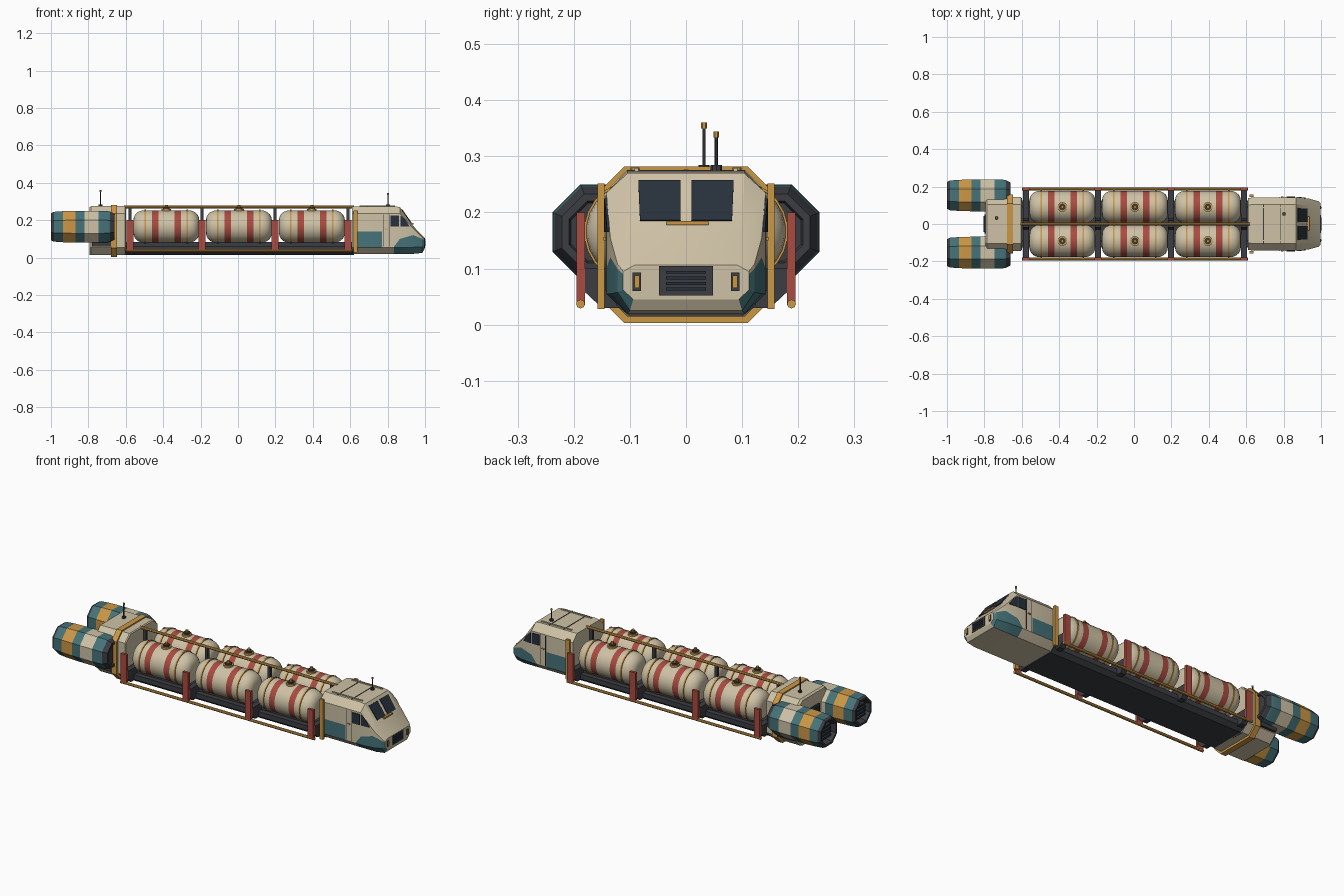
import bpy, bmesh, math
from mathutils import Vector, Matrix

if "Cube" in bpy.data.objects:
    bpy.data.objects.remove(bpy.data.objects["Cube"])

def mat(name, r, g, b):
    m = bpy.data.materials.new(name)
    m.diffuse_color = (r, g, b, 1)
    m.use_nodes = True
    m.node_tree.nodes["Principled BSDF"].inputs["Base Color"].default_value = m.diffuse_color
    return m

CREAM = mat("cream", .62, .54, .38)
TEAL = mat("teal", .06, .17, .19)
RED = mat("red", .40, .07, .05)
GOLD = mat("gold", .60, .31, .06)
DARK = mat("dark", .045, .047, .055)
GLASS = mat("glass", .02, .03, .045)

def finish(bm, name, mats):
    bmesh.ops.recalc_face_normals(bm, faces=bm.faces)
    me = bpy.data.meshes.new(name)
    bm.to_mesh(me)
    bm.free()
    for m in mats:
        me.materials.append(m)
    ob = bpy.data.objects.new(name, me)
    bpy.context.collection.objects.link(ob)
    return ob

def loft(name, rings, mats, pick=lambda i, j: 0, caps=(0, 0)):
    bm = bmesh.new()
    vs = [[bm.verts.new(p) for p in ring] for ring in rings]
    n = len(rings[0])
    for i in range(len(vs) - 1):
        for j in range(n):
            k = (j + 1) % n
            f = bm.faces.new((vs[i][j], vs[i][k], vs[i + 1][k], vs[i + 1][j]))
            f.material_index = pick(i, j)
    for ring, c in zip((vs[0], vs[-1]), caps):
        bm.faces.new(ring).material_index = c
    return finish(bm, name, mats)

def lathe(name, prof, n, y, z, mats, idx=None, caps=(0, 0), x0=0):
    rings = [[(x0 + x, y + r * math.cos((j + .5) * math.tau / n),
               z + r * math.sin((j + .5) * math.tau / n)) for j in range(n)] for x, r in prof]
    return loft(name, rings, mats, (lambda i, j: idx[i]) if idx else (lambda i, j: 0), caps)

def box(name, x, y, z, m):
    bm = bmesh.new()
    bmesh.ops.create_cube(bm, size=1)
    for v in bm.verts:
        v.co = [(a + b) / 2 + c * (b - a) for c, (a, b) in zip(v.co, (x, y, z))]
    return finish(bm, name, [m])

def rod(name, a, b, r, m, n=8):
    a, b = Vector(a), Vector(b)
    bm = bmesh.new()
    rot = (b - a).to_track_quat('Z', 'Y').to_matrix().to_4x4()
    bmesh.ops.create_cone(bm, cap_ends=True, segments=n, radius1=r, radius2=r,
                          depth=(b - a).length, matrix=Matrix.Translation((a + b) / 2) @ rot)
    return finish(bm, name, [m])

def plate(name, pts, m, t=.006):
    p = [Vector(q) for q in pts]
    nrm = (p[1] - p[0]).cross(p[2] - p[0]).normalized() * t / 2
    return loft(name, [[q - nrm for q in p], [q + nrm for q in p]], [m])

def section(x, w, wb, wt, zb, z1, zm, z2, zt):
    half = [(wb, zb), (w, z1), (w, zm), (w, z2), (wt, zt)]
    return [(x, y, z) for y, z in half] + [(x, -y, z) for y, z in reversed(half)]

# Cab hull with painted lower panels
cab = [section(.61, .138, .1, .1, .02, .055, .14, .235, .272),
       section(.635, .142, .105, .105, .02, .055, .14, .235, .274),
       section(.77, .142, .105, .105, .02, .055, .14, .235, .274),
       section(.775, .142, .105, .105, .02, .055, .06, .235, .274),
       section(.835, .142, .105, .105, .02, .055, .06, .235, .274),
       section(.865, .142, .105, .104, .02, .055, .10, .235, .270),
       section(.937, .135, .105, .101, .02, .055, .12, .155, .168),
       section(.985, .122, .1, .098, .025, .058, .10, .108, .118),
       section(.997, .112, .094, .092, .045, .062, .09, .095, .106)]
def cab_paint(i, j):
    side, chamfer = j in (1, 7), j in (0, 8)
    return int((i == 1 and side) or (i >= 4 and (side or chamfer)))
loft("cab_hull", cab, [CREAM, TEAL], cab_paint)

# Windshield, side windows, lights and grille
def shield(y, z):
    return (.865 + (.270 - z) * .072 / .102 + .001, y, z)
for s in (-1, 1):
    plate("windshield", [shield(s * .01, .185), shield(s * .082, .185),
                         shield(s * .085, .256), shield(s * .01, .256)], GLASS)
    side = lambda x, z: (x, s * (.142 - max(0, x - .865) * .1 + .001), z)
    plate("side_window", [side(.868, .165), side(.918, .165), side(.893, .205), side(.868, .225)], GLASS)
    plate("door_window", [side(.815, .165), side(.86, .165), side(.86, .225), side(.815, .225)], GLASS)
    for x in (.775, .808):
        box("door_seam", (x, x + .003), (s * .141, s * .1435), (.06, .23), DARK)
    box("door_handle", (.785, .80), (s * .14, s * .147), (.15, .156), GOLD)
    box("lamp_frame", (.985, 1.0), (s * .08, s * .095), (.06, .093), DARK)
    box("lamp", (.99, 1.003), (s * .083, s * .092), (.065, .088), GOLD)
    box("cab_gold_post", (.618, .64), (s * .145, s * .158), (.028, .252), GOLD)
    box("roof_strip", (.65, .84), (s * .085, s * .092), (.272, .279), CREAM)
box("wiper_bar", (.92, .938), (-.035, .04), (.178, .185), GOLD)
box("grille_frame", (.985, 1.0), (-.048, .048), (.052, .105), DARK)
for k in range(4):
    z = .061 + k * .01
    box("grille_slat", (.995, 1.003), (-.036, .036), (z, z + .005), GLASS)
for x in (.69, .78):
    box("roof_seam", (x, x + .004), (-.105, .105), (.272, .276), DARK)

# Rear hull and collar
loft("rear_hull", [section(x, w, w - .04, w - .04, .015, .055, .14, .235, z)
                   for x, w, z in ((-.795, .135, .268), (-.785, .145, .275),
                                   (-.605, .145, .275), (-.6, .14, .27))], [CREAM])
loft("rear_collar", [section(x, .157, .11, .11, .003, .05, .14, .235, .282)
                     for x in (-.68, -.648)], [GOLD])
box("rear_vent", (-.80, -.79), (-.05, .05), (.08, .2), DARK)
for k in range(5):
    z = .092 + k * .021
    box("rear_vent_slat", (-.804, -.795), (-.043, .043), (z, z + .01), GLASS)

# Antennas
for x, y, top in ((-.735, .032, .36), (.802, .054, .344)):
    rod("antenna_base", (x, y, .27), (x, y, .285), .010, DARK)
    rod("antenna_mast", (x, y, .28), (x, y, top - .008), .003, DARK, 6)
    rod("antenna_tip", (x, y, top - .01), (x, y, top), .005, GOLD, 6)

# Octagonal engines with banded shells and recessed nozzles
eng = [(-.965, .058), (-1.0, .066), (-1.0, .078), (-.985, .086), (-.935, .090), (-.87, .092),
       (-.82, .092), (-.745, .092), (-.70, .091), (-.685, .088), (-.66, .074), (-.66, .06), (-.67, .056)]
for s in (-1, 1):
    y, z = s * .153, .165
    lathe("engine", eng, 8, y, z, [DARK, TEAL, GOLD, CREAM],
          [0, 0, 0, 1, 2, 1, 3, 1, 1, 0, 0, 0])
    for k in range(4):
        zz = z - .036 + k * .02
        box("nozzle_slat", (-.985, -.96), (y - .04, y + .04), (zz, zz + .01), GLASS)
    box("engine_pylon", (-.78, -.68), (s * .1, s * .16), (.06, .1), DARK)

# Tanks: rounded ends, red stripes, gold hoops and a top hatch
R, H = .087, .176
dome = [(.055 * math.sin(a) + H - .055, .035 + (R - .035) * math.cos(a))
        for a in [k * math.pi / 10 for k in range(6)]]
right = [(.043, R), (.078, R)] + dome
tank = [(-x, r) for x, r in reversed(right)] + right
cols = [0] * (len(tank) - 1)
cols[6] = cols[8] = 1
STATIONS = (-.578, -.192, .198, .588)
for x in (-.383, .005, .395):
    for y in (-.091, .091):
        lathe("tank", tank, 24, y, .166, [CREAM, RED], cols, x0=x)
        for d in (-.112, .112):
            lathe("tank_hoop", [(d - .004, .085), (d - .004, .091), (d + .004, .091), (d + .004, .085)],
                  24, y, .166, [GOLD], x0=x)
        rod("hatch_flange", (x, y, .246), (x, y, .260), .026, GOLD, 12)
        rod("hatch_cap", (x, y, .255), (x, y, .268), .018, DARK, 12)
        rod("hatch_valve", (x, y, .265), (x, y, .280), .008, GOLD, 8)

# Deck, cross saddles, side posts and rails
deck = [(-.1, .015), (.1, .015), (.125, .035), (.125, .062), (-.125, .062), (-.125, .035)]
loft("deck", [[(x, y, z) for y, z in deck] for x in (-.61, .62)], [DARK])
saddle = [(-.15, .03), (.15, .03), (.182, .06), (.182, .1), (.03, .1), (.018, .15),
          (-.018, .15), (-.03, .1), (-.182, .1), (-.182, .06)]
for x in STATIONS:
    loft("saddle", [[(x + d, y, z) for y, z in saddle] for d in (-.016, .016)], [DARK])
    box("rail_strut", (x - .008, x + .008), (-.007, .007), (.14, .268), DARK)
    for s in (-1, 1):
        box("side_post", (x - .018, x + .018), (s * .18, s * .195), (.035, .2), RED)
for s in (-1, 1):
    rod("side_rail", (-.6, s * .188, .037), (.61, s * .188, .037), .008, GOLD)
    box("cradle_rail", (-.6, .61), (s * .085, s * .097), (.06, .082), DARK)
rod("top_rail", (-.61, 0, .270), (.62, 0, .270), .008, GOLD)

# Smooth round parts, keep hard edges
bpy.ops.object.select_all(action='SELECT')
bpy.context.view_layer.objects.active = bpy.context.selected_objects[0]
bpy.ops.object.shade_smooth_by_angle(angle=math.radians(22))
